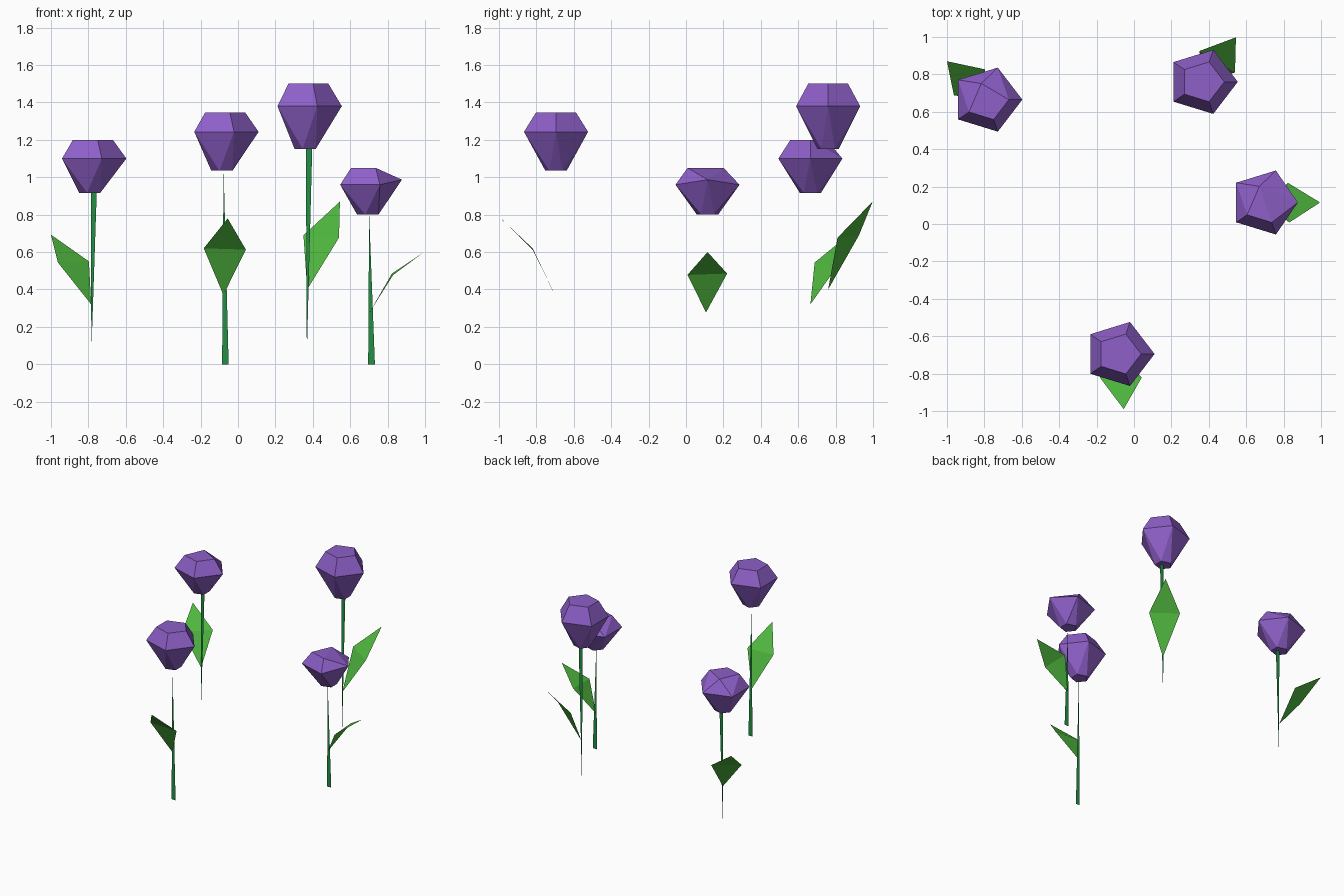
import bpy, bmesh, math

if "Cube" in bpy.data.objects:
    bpy.data.objects.remove(bpy.data.objects["Cube"])


def material(name, rgb):
    m = bpy.data.materials.new(name)
    m.diffuse_color = (*rgb, 1)
    m.use_nodes = True
    m.node_tree.nodes["Principled BSDF"].inputs["Base Color"].default_value = m.diffuse_color
    return m


PURPLE = material("petal_purple", (0.27, 0.115, 0.58))
LEAF = material("leaf_green", (0.08, 0.48, 0.05))
STEM = material("stem_green", (0.018, 0.27, 0.06))


def finish(name, bm, mat):
    mesh = bpy.data.meshes.new(name)
    bm.to_mesh(mesh)
    bm.free()
    mesh.materials.append(mat)
    bpy.context.collection.objects.link(bpy.data.objects.new(name, mesh))


def ring(rx, ry, z, turn=0):
    a = [math.radians(72 * i + turn) for i in range(5)]
    return [(rx * math.cos(t), ry * math.sin(t), z) for t in a]


def blossom(name, x, y, bottom, middle, top, style):
    # faceted bud: small twisted base, wide middle, narrower crown
    base = ring(0.063, 0.06, bottom, 36)
    mid = ring(0.19, 0.18, middle)
    crown = ring(0.118, 0.112, top)
    if style != "full":  # two crown corners pinched into one
        p, q = crown[1], crown[2]
        crown[1:3] = [((p[0] + q[0]) / 2, (p[1] + q[1]) / 2, top)]
    if style == "drooping":  # crown corner folded into the middle ring
        crown.pop(0)
        mid[0] = (0.176, 0, middle + 0.027)
    bm = bmesh.new()
    for px, py, pz in base + mid + crown:
        bm.verts.new((px + x, py + y, pz))
    bmesh.ops.convex_hull(bm, input=bm.verts)
    bmesh.ops.dissolve_limit(bm, angle_limit=math.radians(1),
                             verts=bm.verts, edges=bm.edges)
    bmesh.ops.recalc_face_normals(bm, faces=bm.faces)
    finish(name, bm, PURPLE)


def sheet(name, mat, tris):
    # thin folded sheet made of triangles
    bm = bmesh.new()
    for t in tris:
        bm.faces.new([bm.verts.new(p) for p in t])
    bmesh.ops.remove_doubles(bm, verts=bm.verts, dist=0.0001)
    finish(name, bm, mat)


def leaf(name, base, left, right, tip):
    # diamond leaf creased across its widest line
    sheet(name, LEAF, [(base, right, left), (left, right, tip)])


def stem(name, y, wide, point):
    # flat tapering blade facing the front
    x0, x1, z = wide
    a, b, c = (x0, y, z), (x1, y, z), (point[0], y, point[1])
    sheet(name, STEM, [(a, b, c) if z < point[1] else (b, a, c)])


# left flower
blossom("left_blossom", -0.787, 0.665, 0.917, 1.10, 1.20, "pinched")
stem("left_stem", 0.665, (-0.787, -0.755, 0.925), (-0.784, 0.06))
leaf("left_leaf", (-0.785, 0.665, 0.32), (-0.963, 0.688, 0.544),
     (-0.797, 0.827, 0.55), (-1.0, 0.87, 0.693))

# front flower
blossom("front_blossom", -0.08, -0.695, 1.035, 1.243, 1.347, "full")
stem("front_stem", -0.70, (-0.085, -0.05, 0), (-0.077, 1.05))
leaf("front_leaf", (-0.078, -0.70, 0.37), (-0.183, -0.82, 0.62),
     (0.042, -0.82, 0.613), (-0.055, -0.99, 0.78))

# back flower
blossom("back_blossom", 0.365, 0.76, 1.152, 1.38, 1.50, "full")
stem("back_stem", 0.76, (0.363, 0.397, 1.16), (0.368, 0.05))
leaf("back_leaf", (0.37, 0.76, 0.40), (0.35, 0.925, 0.69),
     (0.54, 0.81, 0.677), (0.545, 0.998, 0.87))

# right flower
blossom("right_blossom", 0.70, 0.115, 0.80, 0.96, 1.05, "drooping")
stem("right_stem", 0.107, (0.696, 0.732, 0), (0.701, 0.81))
leaf("right_leaf", (0.703, 0.107, 0.277), (0.83, 0.008, 0.478),
     (0.823, 0.22, 0.485), (0.995, 0.115, 0.60))
